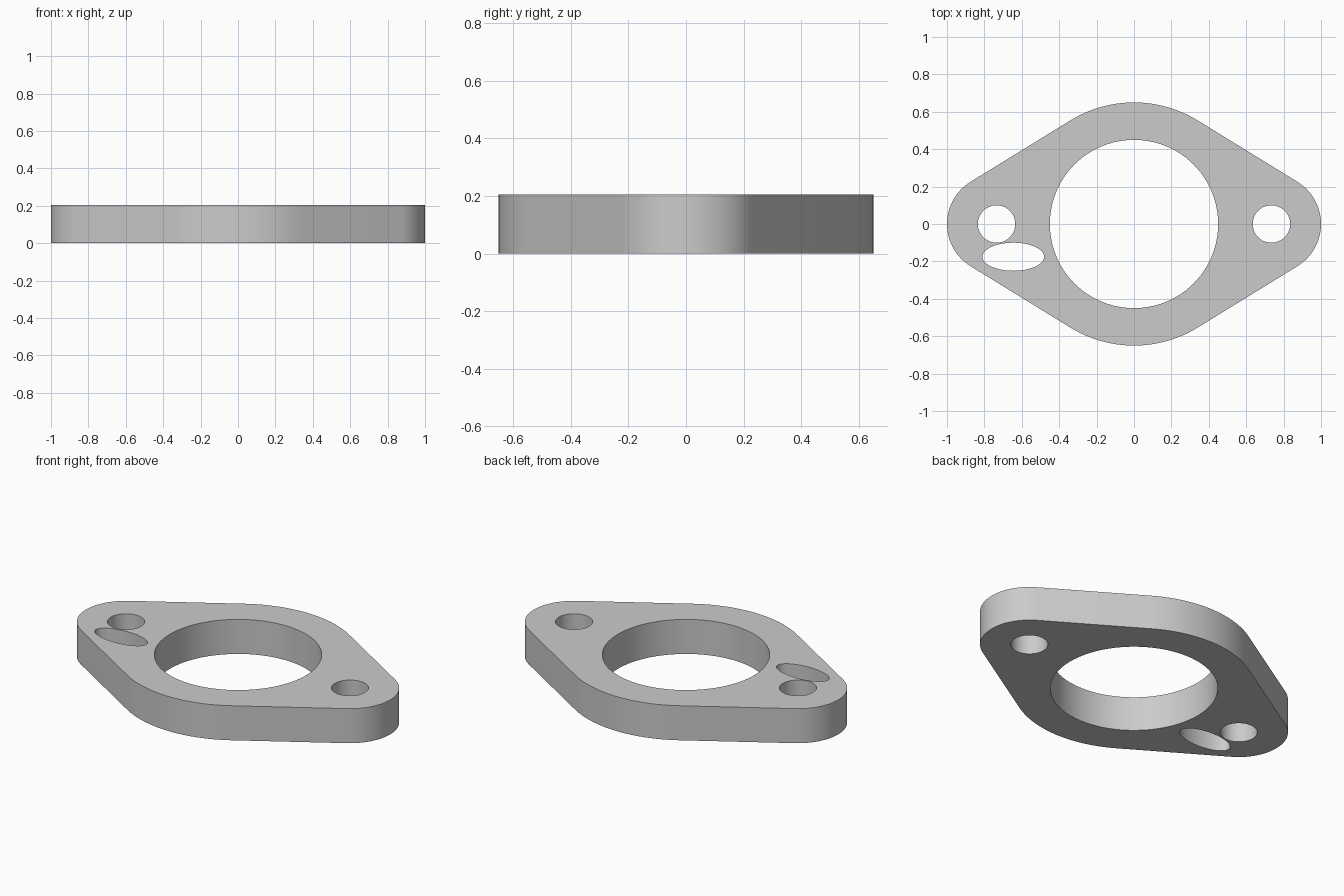
import bpy, bmesh
from math import acos, cos, sin, pi, radians

cube = bpy.data.objects.get("Cube")
if cube:
    bpy.data.objects.remove(cube, do_unlink=True)

HEIGHT = 0.205
HUB_R, LUG_R, LUG_X = 0.65, 0.265, 0.735


def arc(cx, cy, rx, ry, start, end, steps):
    angles = [start + (end - start) * i / steps for i in range(steps + 1)]
    return [(cx + rx * cos(a), cy + ry * sin(a)) for a in angles]


def ellipse(cx, cy, rx, ry, steps):
    return arc(cx, cy, rx, ry, 0, 2 * pi, steps)[:-1]


def add_loop(bm, points):
    verts = [bm.verts.new((x, y, 0)) for x, y in points]
    return [bm.edges.new((v, verts[i - 1])) for i, v in enumerate(verts)]


# Outline: hub and lug arcs joined by their common tangents
t = acos((HUB_R - LUG_R) / LUG_X)
outline = (arc(LUG_X, 0, LUG_R, LUG_R, -t, t, 32)
           + arc(0, 0, HUB_R, HUB_R, t, pi - t, 32)
           + arc(-LUG_X, 0, LUG_R, LUG_R, pi - t, pi + t, 32)
           + arc(0, 0, HUB_R, HUB_R, pi + t, 2 * pi - t, 32))

# Centre bore, two bolt holes and the oval slot
loops = [outline,
         ellipse(0, 0, 0.45, 0.45, 96),
         ellipse(LUG_X, 0, 0.1, 0.1, 48),
         ellipse(-LUG_X, 0, 0.1, 0.1, 48),
         ellipse(-0.645, -0.175, 0.165, 0.075, 64)]

# Fill the profile and extrude it into a plate
bm = bmesh.new()
edges = [e for points in loops for e in add_loop(bm, points)]
bmesh.ops.triangle_fill(bm, use_beauty=True, edges=edges, normal=(0, 0, 1))
top = bmesh.ops.extrude_face_region(bm, geom=bm.faces[:], use_keep_orig=True)
bmesh.ops.translate(bm, vec=(0, 0, HEIGHT),
                    verts=[g for g in top["geom"] if isinstance(g, bmesh.types.BMVert)])
bmesh.ops.recalc_face_normals(bm, faces=bm.faces[:])
mesh = bpy.data.meshes.new("flange_plate")
bm.to_mesh(mesh)
bm.free()

plate = bpy.data.objects.new("flange_plate", mesh)
bpy.context.collection.objects.link(plate)

# Plain grey metal
grey = bpy.data.materials.new("light_grey")
grey.use_nodes = True
colour = (0.6, 0.6, 0.6, 1)
grey.diffuse_color = colour
grey.node_tree.nodes["Principled BSDF"].inputs["Base Color"].default_value = colour
mesh.materials.append(grey)

bpy.ops.object.select_all(action="DESELECT")
plate.select_set(True)
bpy.context.view_layer.objects.active = plate
bpy.ops.object.shade_smooth_by_angle(angle=radians(30))
